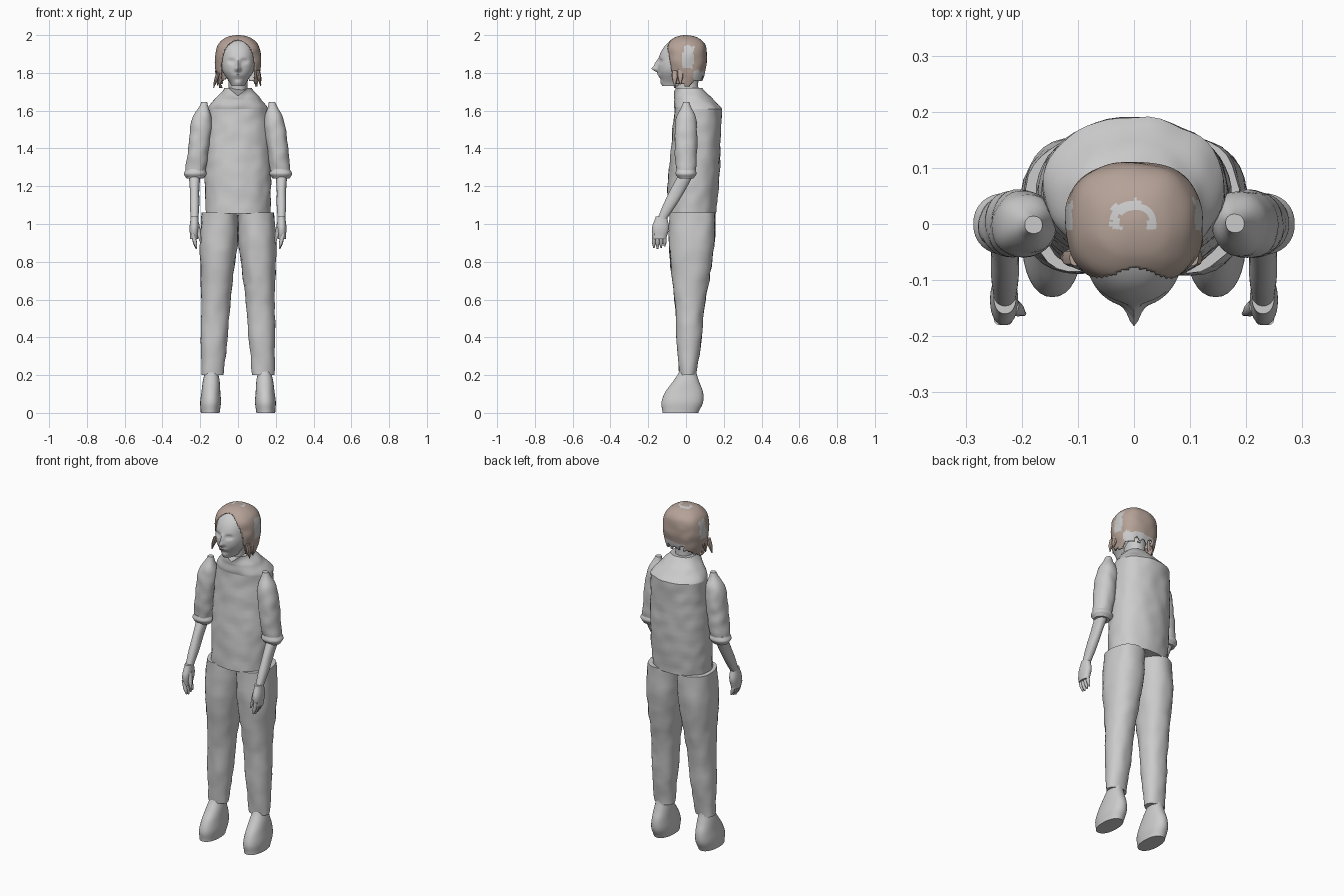
import bpy, bmesh, math, random
from mathutils import Vector, noise

random.seed(3)
cube = bpy.data.objects.get("Cube")
if cube:
    bpy.data.objects.remove(cube, do_unlink=True)


def material(name, colour):
    mat = bpy.data.materials.new(name)
    mat.use_nodes = True
    mat.diffuse_color = (*colour, 1)
    mat.node_tree.nodes["Principled BSDF"].inputs["Base Color"].default_value = (*colour, 1)
    return mat


GREY = material("plain grey", (.6, .6, .6))
BROWN = material("hair brown", (.46, .36, .31))


def sample(values, t):
    """Smooth curve through evenly spaced values, with t from zero to one."""
    last = len(values) - 1
    index = min(int(t * last), last - 1)
    u = t * last - index
    a, b, c, d = (values[max(0, min(last, index + k))] for k in (-1, 0, 1, 2))
    return b + u * (c - a + u * (2*a - 5*b + 4*c - d + u * (3*b - 3*c + d - a))) / 2


def rounded(value, power):
    """Fuller than a plain sine or cosine, for a boxier oval."""
    return math.copysign(abs(value) ** (2 / power), value)


def loft(name, bottom, top, widths, depths, side=1, sides=32, rings=24, power=2.2,
         ripple=0, domed=False, mats=(GREY,), warp=None, trim=None, paint=None):
    """Oval rings along a straight line, their widths and depths following two curves."""
    bm = bmesh.new()
    bottom, top = Vector(bottom), Vector(top)
    grid = []
    for i in range(rings + 1):
        t = i / rings
        centre = bottom.lerp(top, math.sin(t * math.pi / 2) if domed else t)
        centre.x *= side
        width, depth = sample(widths, t), sample(depths, t)
        ring = []
        for k in range(sides):
            angle = math.tau * k / sides
            around = Vector((rounded(math.cos(angle), power), rounded(math.sin(angle), power), 0))
            co = centre + Vector((around.x * width, around.y * depth, 0)) / 2
            co += around * ripple * noise.noise(co * 18)
            ring.append(bm.verts.new(warp(co) if warp else co))
        grid.append(ring)
    for low, high in zip(grid, grid[1:]):
        for k in range(sides):
            n = (k + 1) % sides
            bm.faces.new((low[k], low[n], high[n], high[k]))
    bm.faces.new(grid[0][::-1])
    bm.faces.new(grid[-1])
    if trim:
        doomed = [face for face in bm.faces if trim(face.calc_center_median())]
        bmesh.ops.delete(bm, geom=doomed, context="FACES")
    if paint:
        for face in bm.faces:
            face.material_index = int(paint(face.calc_center_median()))
    mesh = bpy.data.meshes.new(name)
    bm.to_mesh(mesh)
    bm.free()
    for mat in mats:
        mesh.materials.append(mat)
    obj = bpy.data.objects.new(name, mesh)
    bpy.context.collection.objects.link(obj)
    bpy.ops.object.select_all(action="DESELECT")
    obj.select_set(True)
    bpy.context.view_layer.objects.active = obj
    bpy.ops.object.shade_smooth_by_angle(angle=math.radians(40))
    return obj


# Shirt: body, then sloping shoulders with a notched neckline
def neckline(co):
    rise = max(0, co.z - 1.66)
    if co.y < 0:
        co.z -= rise * .7 * max(0, 1 - abs(co.x) / .05)
    return co


SHOULDER = (0, .064, 1.61)
loft("shirt_body", (0, .03, 1.055), SHOULDER, widths=(.34, .35, .34, .32),
     depths=(.26, .27, .26, .25), sides=48, ripple=.006)
loft("shirt_shoulders", SHOULDER, (0, .01, 1.72), widths=(.32, .24, .15),
     depths=(.25, .2, .15), sides=48, ripple=.006, warp=neckline)
loft("neck", (0, .01, 1.64), (0, 0, 1.8), widths=(.12, .1, .11), depths=(.12, .12, .13))

# Limbs, one set per side
for side, word in ((1, "left"), (-1, "right")):
    loft(word + "_trouser_leg", (.135, .01, .2), (.096, .035, 1.06), side=side, ripple=.006,
         widths=(.12, .14, .15, .17, .2, .19), depths=(.09, .13, .15, .2, .24, .24))
    loft(word + "_shoe", (.147, -.03, 0), (.14, .01, .22), side=side,
         widths=(.1, .11, .1, .09, .07), depths=(.19, .22, .2, .14, .09))
    loft(word + "_sleeve", (.228, 0, 1.25), (.18, 0, 1.645), side=side, ripple=.006,
         widths=(.1, .11, .11, .11, .1, .03), depths=(.09, .11, .12, .12, .1, .03))
    loft(word + "_cuff", (.228, 0, 1.24), (.225, 0, 1.29), side=side,
         widths=(.09, .12, .1), depths=(.08, .11, .1))
    loft(word + "_forearm", (.23, -.13, 1.02), (.23, 0, 1.26), side=side,
         widths=(.04, .05, .05, .06), depths=(.05, .07, .08, .08))
    loft(word + "_palm", (.233, -.14, .92), (.23, -.13, 1.04), side=side,
         widths=(.04, .05, .04), depths=(.07, .09, .06))
    for i, finger in enumerate(("index", "middle", "ring", "little")):
        y = -.17 + .019 * i
        tip = .868 + .006 * abs(i - 1)
        girth = (.008, .02, .02, .02)
        loft(word + "_" + finger + "_finger", (.22, y, tip), (.24, y, .95), side=side,
             sides=12, rings=9, widths=girth, depths=girth)
    girth = (.008, .024, .03)
    loft(word + "_thumb", (.196, -.16, .9), (.22, -.145, 1), side=side,
         sides=12, rings=9, widths=girth, depths=girth)


# Head, with the face pressed into shape by soft bumps
def bump(co, push, x, z, wide, high):
    return push * math.exp(-((abs(co.x) - x) / wide) ** 2 - ((co.z - z) / high) ** 2)


def face_shape(co):
    if co.y < -.05:
        nose = bump(co, -.028, 0, 1.82, .014, .014) + bump(co, -.018, 0, 1.845, .01, .025)
        eyes = bump(co, .014, .035, 1.862, .017, .011) + bump(co, -.007, .035, 1.862, .01, .006)
        mouth = bump(co, -.012, 0, 1.786, .024, .01) + bump(co, .008, 0, 1.786, .022, .003)
        chin = bump(co, -.008, 0, 1.748, .02, .012)
        co.y += nose + eyes + mouth + chin
    return co


loft("head", (0, -.06, 1.73), (0, 0, 1.99), sides=96, rings=60, domed=True, warp=face_shape,
     widths=(.07, .165, .18, .165, .11, .01), depths=(.13, .21, .235, .205, .125, .01))


# Hair shell, open over the face and ragged along the lower edge
def off_hair(co):
    opening = math.hypot(co.x / .09, max(0, co.z - 1.83) / .145) < 1
    hem = 1.735 + .6 * max(0, co.y - .02) + .03 * noise.noise(co * 45)
    return (opening and co.y < -.02) or co.z < hem


def bare_patch(co):
    wobble = .012 * noise.noise(co * 40)
    height = co.z + wobble
    crown = co.z > 1.97 and co.y > -.01 and abs(math.hypot(co.x, co.y) + wobble - .034) < .01
    temple = abs(co.x) > .085 and abs(co.y - .012 + wobble) < .028 and 1.83 < height < 1.94
    nape = co.y > .04 and co.x > -.06 and height < 1.81
    return crown or temple or nape


hair = loft("hair", (0, 0, 1.72), (0, 0, 2), sides=96, rings=60, domed=True, power=2.4,
            widths=(.2, .235, .245, .215, .13, .01), depths=(.16, .205, .22, .205, .125, .01),
            ripple=.004, mats=(BROWN, GREY), trim=off_hair, paint=bare_patch)
shell = hair.modifiers.new("thickness", "SOLIDIFY")
shell.thickness = .008

# Loose locks beside the face
for side, word in ((1, "left"), (-1, "right")):
    for i, place in enumerate(("front", "middle", "back")):
        y = -.06 + .03 * i
        tip = random.uniform(1.72, 1.77)
        loft(word + "_" + place + "_hair_lock", (random.uniform(.1, .135), y, tip),
             (.105, y, tip + .08), side=side, sides=8, rings=6, mats=(BROWN,),
             widths=(.004, .02, .02), depths=(.006, .03, .03))
